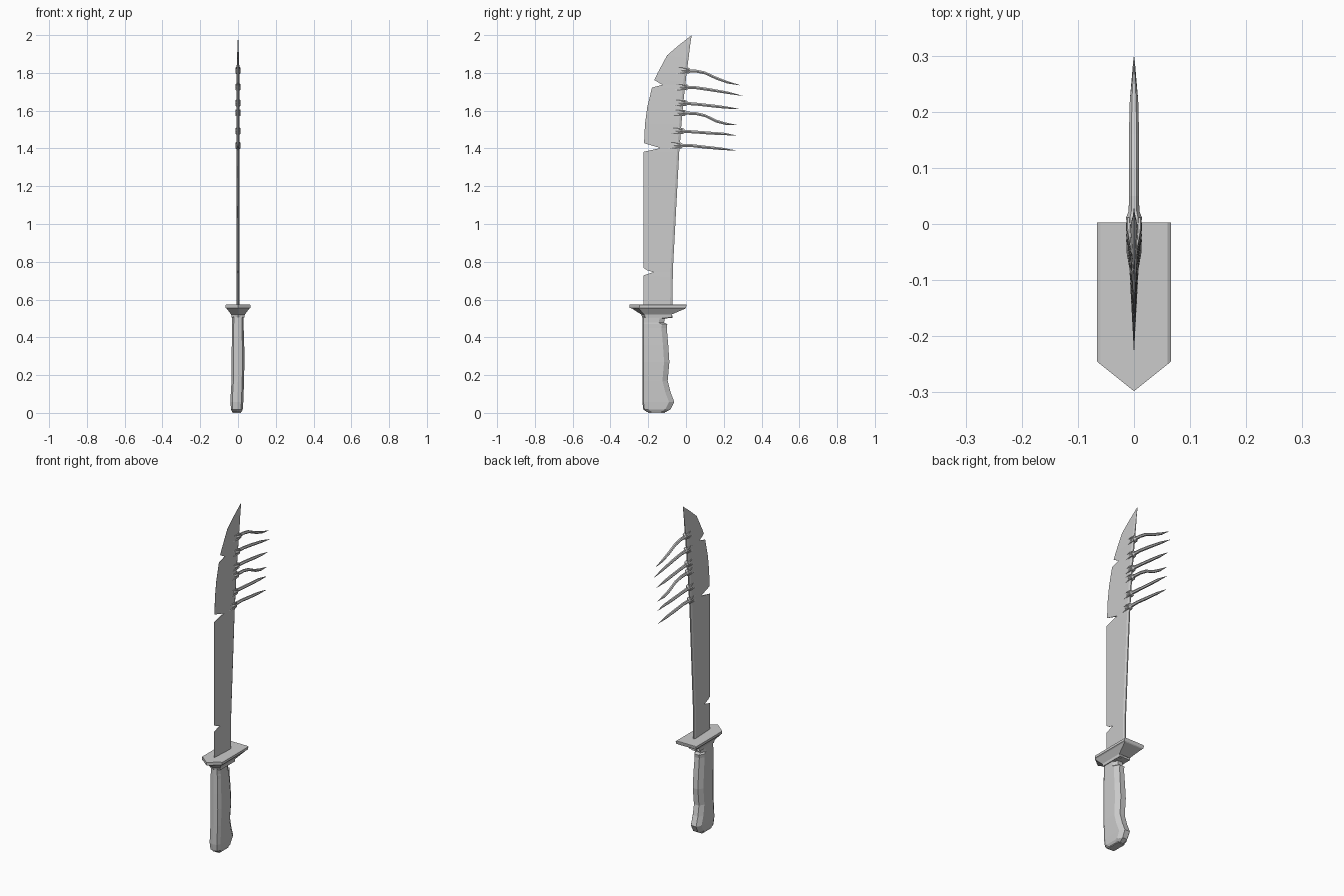
import bpy, bmesh
from mathutils import Vector


def loft(name, rings):
    """Skin a list of closed rings (equal point counts) and cap both ends."""
    bm = bmesh.new()
    rows = [[bm.verts.new(p) for p in ring] for ring in rings]
    n = len(rows[0])
    for a, b in zip(rows, rows[1:]):
        for i in range(n):
            j = (i + 1) % n
            bm.faces.new((a[i], a[j], b[j], b[i]))
    bm.faces.new(rows[0])
    bm.faces.new(rows[-1])
    bmesh.ops.recalc_face_normals(bm, faces=bm.faces)
    mesh = bpy.data.meshes.new(name)
    bm.to_mesh(mesh)
    bm.free()
    obj = bpy.data.objects.new(name, mesh)
    bpy.context.collection.objects.link(obj)
    return obj


def stick(name, path):
    """Six-sided tapered rod along y; path items are (x, y, z, half_width, half_height)."""
    hexagon = [(1, 0), (.5, 1), (-.5, 1), (-1, 0), (-.5, -1), (.5, -1)]
    return loft(name, [[Vector((x + w * u, y, z + h * v)) for u, v in hexagon]
                       for x, y, z, w, h in path])


# Blade: (edge y, edge z, back y, back z, notch depth)
rows = [
    (-.225, .56, -.072, .56, 0), (-.225, .728, -.070, .72, 0),
    (-.172, .745, -.0695, .745, .053), (-.205, .755, -.069, .757, .02),
    (-.225, .768, -.0685, .775, 0), (-.225, 1.382, -.036, 1.38, 0),
    (-.135, 1.402, -.034, 1.402, .088), (-.222, 1.428, -.032, 1.425, 0),
    (-.217, 1.53, -.024, 1.53, 0), (-.205, 1.62, -.016, 1.62, 0),
    (-.180, 1.722, -.006, 1.72, 0), (-.125, 1.737, -.004, 1.74, .045),
    (-.168, 1.762, -.001, 1.76, 0), (-.150, 1.80, .003, 1.80, 0),
    (-.100, 1.893, .014, 1.88, 0), (-.040, 1.945, .021, 1.94, 0),
    (.028, 1.998, .030, 2.0, 0)]
rings = []
for ey, ez, by, bz, cut in rows:
    t = .008 * min(1, max(.02, (2 - bz) / .18))
    width = by - ey
    e = max(.0004, t * cut / (width + cut))
    f = 1 - min(.012, width * .4) / width
    ry, rz = ey + width * f, ez + (bz - ez) * f
    rings.append([(-e, ey, ez), (e, ey, ez), (t, ry, rz),
                  (t * .4, by, bz), (-t * .4, by, bz), (-t, ry, rz)])
loft("blade", rings)

# Guard: (z, half width, shoulder y, point y, rear y)
loft("guard", [[(-w, rear, z), (w, rear, z), (w, sh, z), (0, pt, z), (-w, sh, z)]
               for z, w, sh, pt, rear in [
                   (.505, .034, -.215, -.232, -.075), (.520, .036, -.22, -.236, -.078),
                   (.552, .060, -.25, -.285, -.004), (.556, .066, -.245, -.298, .000),
                   (.570, .066, -.245, -.298, .003), (.574, .060, -.25, -.298, .003)]])

# Handle: (z, edge-side y, grip-side y, centre x, half width)
grip = [
    (.004, -.205, -.108, -.006, .024), (.018, -.226, -.082, -.006, .031),
    (.058, -.231, -.062, -.006, .034), (.110, -.231, -.082, -.004, .034),
    (.170, -.231, -.097, -.001, .033), (.270, -.231, -.088, 0, .034),
    (.360, -.231, -.094, 0, .033), (.450, -.231, -.102, -.001, .031),
    (.470, -.231, -.099, -.001, .031), (.478, -.231, -.116, -.001, .030),
    (.500, -.231, -.112, -.001, .030), (.503, -.231, -.072, -.001, .030),
    (.515, -.231, -.072, -.001, .031)]
loft("handle", [[(c, a, z), (c + .7 * w, a + .006, z), (c + w, a + .026, z),
                 (c + w, b - .028, z), (c + .5 * w, b, z), (c - .5 * w, b, z),
                 (c - w, b - .028, z), (c - w, a + .026, z), (c - .7 * w, a + .006, z)]
                for z, a, b, c, w in grip])
# Flat butt cap under the handle
loft("butt_cap", [[(-.028, -.2, z), (.016, -.2, z), (.016, -.112, z), (-.028, -.112, z)]
                  for z in (0, .006)])

# Bristles along the back, each gripping the blade with small roots
paths = [
    [(.0, 1.812), (.05, 1.810), (.10, 1.800), (.16, 1.772), (.22, 1.750), (.285, 1.735)],
    [(-.01, 1.724), (.05, 1.722), (.12, 1.712), (.22, 1.695), (.298, 1.679)],
    [(-.015, 1.640), (.06, 1.634), (.15, 1.624), (.21, 1.617), (.28, 1.609)],
    [(-.02, 1.588), (.05, 1.585), (.10, 1.574), (.16, 1.545), (.21, 1.531), (.27, 1.524)],
    [(-.03, 1.492), (.05, 1.487), (.13, 1.481), (.20, 1.477), (.27, 1.468)],
    [(-.04, 1.415), (.03, 1.415), (.10, 1.407), (.19, 1.398), (.265, 1.389)]]
for k, path in enumerate(paths, 1):
    radii = [.010] + [.009] * (len(path) - 3) + [.0075, .0008]
    stick(f"bristle_{k}", [(0, y, z, r, r * .85) for (y, z), r in zip(path, radii)])
    y, z = path[0]
    stick(f"collar_{k}", [(0, y - .022, z, .010, .010), (0, y - .008, z, .013, .015),
                          (0, y + .012, z, .014, .016), (0, y + .022, z, .010, .010)])
    for side, label in ((1, "right"), (-1, "left")):
        for i, (dz, reach) in enumerate(((.015, .045), (0, .03), (-.013, .052)), 1):
            stick(f"root_{k}_{label}_{i}", [
                (side * .010, y + .012, z + dz * .6, .004, .005),
                (side * .009, y - .012, z + dz, .004, .004),
                (side * .005, y - reach, z + dz * 1.1, .001, .001)])
